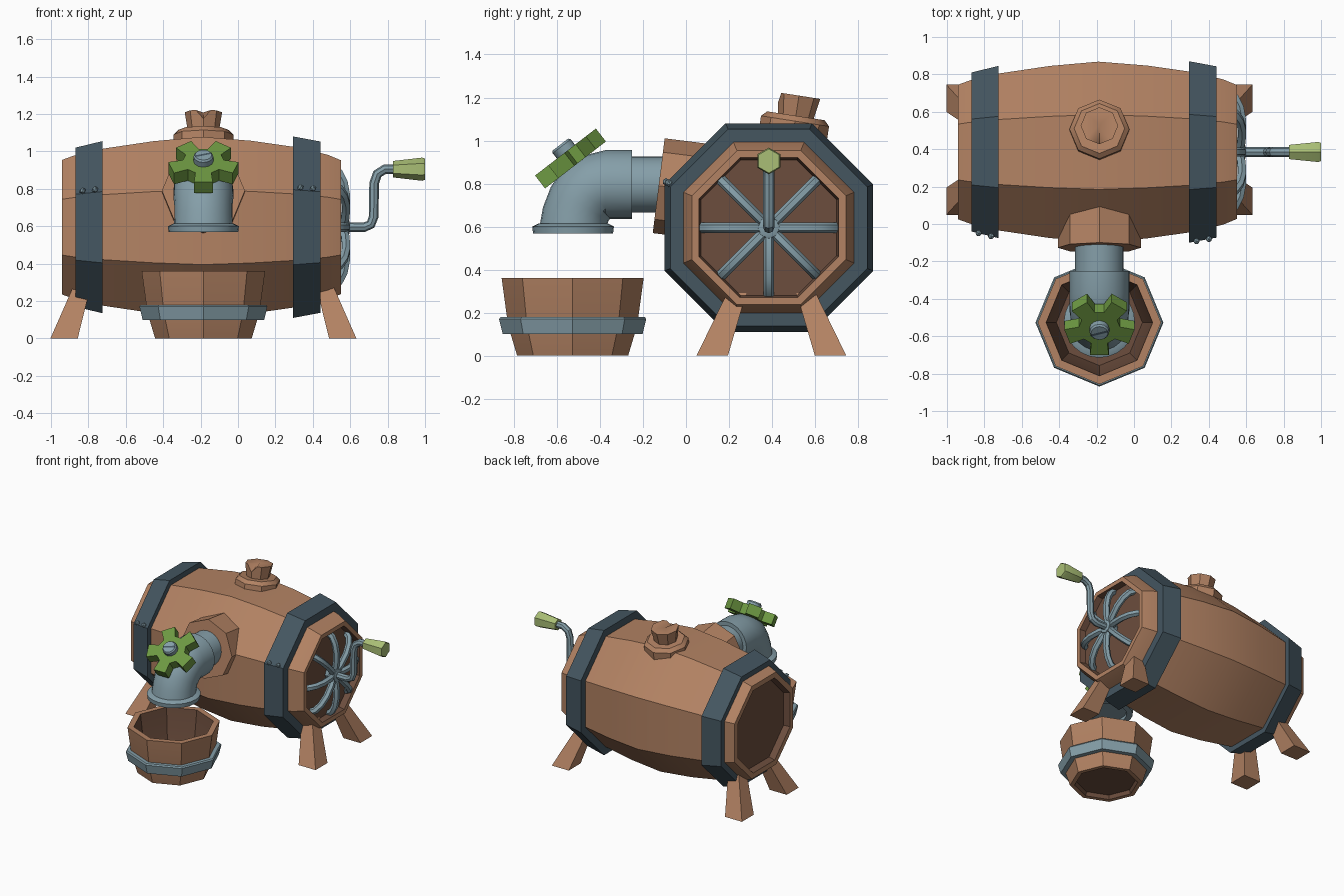
import bpy, bmesh, math
from mathutils import Vector as V

if "Cube" in bpy.data.objects:
    bpy.data.objects.remove(bpy.data.objects["Cube"])

X, Y, Z = V((1, 0, 0)), V((0, 1, 0)), V((0, 0, 1))
OCT = math.pi / 8
AP = 1 / math.cos(OCT)          # apothem -> corner radius


def mat(name, rgb):
    m = bpy.data.materials.new(name)
    m.diffuse_color = (*rgb, 1)
    m.use_nodes = True
    m.node_tree.nodes["Principled BSDF"].inputs["Base Color"].default_value = m.diffuse_color
    return m


WOOD = mat("wood", (0.45, 0.225, 0.125))
DARK = mat("dark_wood", (0.15, 0.075, 0.047))
STEEL = mat("pale_steel", (0.235, 0.345, 0.395))
IRON = mat("dark_iron", (0.058, 0.093, 0.118))
GREEN = mat("green", (0.155, 0.32, 0.055))
LIME = mat("light_green", (0.40, 0.52, 0.18))


def finish(name, bm, mats):
    bmesh.ops.recalc_face_normals(bm, faces=bm.faces)
    me = bpy.data.meshes.new(name)
    bm.to_mesh(me)
    bm.free()
    for m in mats:
        me.materials.append(m)
    me.shade_smooth()
    me.set_sharp_from_angle(angle=0.6)
    ob = bpy.data.objects.new(name, me)
    bpy.context.collection.objects.link(ob)
    return ob


def loft(name, rings, n, mats, u=X, phase=0.0, closed=False, inner=()):
    """Skin rings (centre, axis, radius); bands listed in inner get the second material."""
    bm = bmesh.new()
    loops = []
    for c, ax, r in rings:
        v = ax.normalized().cross(u)
        loops.append([bm.verts.new(V(c) + r * (math.cos(a) * u + math.sin(a) * v))
                      for a in (phase + 2 * math.pi * i / n for i in range(n))])
    for k in range(len(loops) if closed else len(loops) - 1):
        a, b = loops[k], loops[(k + 1) % len(loops)]
        for i in range(n):
            j = (i + 1) % n
            bm.faces.new((a[i], a[j], b[j], b[i])).material_index = int(k in inner)
    if not closed:
        bm.faces.new(loops[0]).material_index = int(-1 in inner)
        bm.faces.new(loops[-1]).material_index = int(len(loops) - 1 in inner)
    return finish(name, bm, mats)


def turned(name, base, axis, prof, n, mats, **kw):
    """Profile of (distance along axis, radius)."""
    return loft(name, [(V(base) + axis * d, axis, r) for d, r in prof], n, mats, **kw)


def tube(name, pts, r, n, mats, u):
    pts = [V(p) for p in pts]
    last = len(pts) - 1
    return loft(name, [(p, pts[min(i + 1, last)] - pts[max(i - 1, 0)], r)
                       for i, p in enumerate(pts)], n, mats, u=u)


CX, CY, CZ = -0.185, 0.385, 0.595

# Barrel with recessed dark ends
prof = [(-.895, .305), (-.94, .32), (-.94, .36), (-.88, .382), (-.72, .42), (-.45, .46),
        (-.19, .483), (.07, .462), (.33, .425), (.48, .387), (.55, .358), (.55, .325), (.505, .315)]
turned("barrel", (0, CY, CZ), X, [(x, a * AP) for x, a in prof], 8, [WOOD, DARK],
       u=Y, phase=OCT, inner=(-1, 0, 11, 12))

# Hoops and their rivets
for side, prof in (("left", [(-.87, .36), (-.87, .425), (-.725, .46), (-.725, .40)]),
                   ("right", [(.44, .38), (.44, .458), (.295, .485), (.295, .41)])):
    turned(side + "_hoop", (0, CY, CZ), X, [(x, a * AP) for x, a in prof], 8, [IRON],
           u=Y, phase=OCT, closed=True)
    (x0, a0), (x1, a1) = prof[1], prof[2]
    for i, t in enumerate((.27, .73)):
        a = a0 + (a1 - a0) * t
        bm = bmesh.new()
        bmesh.ops.create_icosphere(bm, subdivisions=1, radius=.018)
        bmesh.ops.translate(bm, verts=bm.verts,
                            vec=(x0 + (x1 - x0) * t, CY - a, CZ + a * math.tan(OCT) + .015))
        finish(f"{side}_rivet_{i}", bm, [STEEL])

# Four splayed legs
for sx in (-1, 1):
    for sy in (-1, 1):
        bm = bmesh.new()
        ends = []
        for z, dx, dy, h in ((0, .745, .275, .073), (.32, .635, .15, .042)):
            c = V((CX + sx * dx, .397 + sy * dy, z))
            ends.append([bm.verts.new(c + V((i * h, j * h, 0)))
                         for i, j in ((-1, -1), (1, -1), (1, 1), (-1, 1))])
        for f in ends:
            bm.faces.new(f)
        for i in range(4):
            j = (i + 1) % 4
            bm.faces.new((ends[0][i], ends[0][j], ends[1][j], ends[1][i]))
        finish(f"leg_{'left' if sx < 0 else 'right'}_{'front' if sy < 0 else 'back'}", bm, [WOOD])

# Arched spokes and hub on the right end
for i in range(8):
    a = i * math.pi / 4
    d = V((0, math.cos(a), math.sin(a)))
    pts = [V((x, CY, CZ)) + d * r for x, r in
           ((.555, .02), (.575, .08), (.578, .17), (.565, .24), (.54, .29), (.50, .318))]
    tube(f"spoke_{i}", pts, .025, 6, [STEEL], X.cross(d))
turned("hub", (0, CY, CZ), X, [(.51, .045), (.56, .055), (.59, .05), (.595, .035)], 8, [STEEL], u=Y)

# Crank and grip
tube("crank", [(x, CY, z) for x, z in ((.57, CZ), (.675, CZ), (.71, .61), (.725, .65), (.728, .83),
                                       (.745, .88), (.785, .905), (.86, .905))], .026, 8, [STEEL], Y)
turned("crank_grip", (0, CY, .905), X, [(.83, .044), (.985, .062), (1.0, .056)], 6, [LIME],
       u=Y, phase=math.pi / 2)

# Bung on top, plug with a V notch
up = V((0, .155, 1)).normalized()
top = V((CX, .51, 1.11))
turned("bung_collar", top, up, [(-.13, .16), (-.02, .16), (.005, .135)], 8, [WOOD])
plug = turned("bung_plug", top, up, [(-.02, .08), (.1, .10)], 8, [WOOD])
cut = loft("notch_cutter", [((CX, .54, 1.215), -Y, .003), ((CX, .38, 1.235), -Y, .075)], 4, [WOOD])
cut.hide_render = True
cut.hide_viewport = True
mod = plug.modifiers.new("notch", "BOOLEAN")
mod.operation, mod.object, mod.solver = "DIFFERENCE", cut, "EXACT"

# Spout collar
out = V((0, -.992, .125)).normalized()
turned("spout_collar", (CX, -.127, .79), out, [(-.2, .222), (0, .222)], 8, [WOOD])

# Spout pipe, elbow and lip
turned("spout_neck", (CX, 0, .795), -Y, [(.05, .13), (.28, .13)], 24, [STEEL])
elbow = [(-.25, .795, -1, 0, .14), (-.25, .795, -1, 0, .16), (-.375, .795, -1, 0, .16),
         (-.425, .78, -.92, -.38, .16), (-.465, .75, -.71, -.71, .16), (-.495, .705, -.5, -.87, .155),
         (-.515, .65, -.25, -.97, .155), (-.525, .59, 0, -1, .158)]
loft("spout_elbow", [((CX, y, z), V((0, dy, dz)), r) for y, z, dy, dz, r in elbow], 24, [STEEL])
turned("spout_lip", (CX, -.525, 0), Z, [(.615, .16), (.6, .19), (.568, .186), (.568, .145), (.60, .14)],
       24, [STEEL, IRON], inner=(4,))

# Valve wheel with five teeth, screw and slot
n = V((0, -.61, .79)).normalized()
v = n.cross(X)                  # points down the slope, toward the front
if v.y > 0:
    v = -v
hub = V((CX, -.535, .918))
bm = bmesh.new()
faces = [[], []]
for k in range(5):
    for da, r in ((-.40, .11), (-.27, .188), (.27, .188), (.40, .11)):
        a = 2 * math.pi * k / 5 + da
        p = hub + r * (math.sin(a) * X + math.cos(a) * v)
        for f, s in zip(faces, (-.038, .038)):
            f.append(bm.verts.new(p + n * s))
for f in faces:
    bm.faces.new(f)
for i in range(20):
    j = (i + 1) % 20
    bm.faces.new((faces[0][i], faces[0][j], faces[1][j], faces[1][i]))
finish("valve_wheel", bm, [GREEN])
turned("valve_stem", hub, n, [(-.14, .06), (0, .06)], 12, [STEEL])
turned("valve_screw", hub, n, [(0, .053), (.07, .053), (.08, .045)], 12, [STEEL])
bm = bmesh.new()
w = (X * .95 - v * .3).normalized()
s = n.cross(w)
bm.faces.new([bm.verts.new(hub + n * .082 + w * i * .045 + s * j * .007)
              for i, j in ((-1, -1), (1, -1), (1, 1), (-1, 1))])
finish("screw_slot", bm, [IRON])

# Bucket with dark inside and underside, and its hoop
base = (CX, -.527, 0)
turned("bucket", base, Z, [(.03, .215), (0, .225), (0, .258), (.14, .30), (.36, .33),
                           (.36, .285), (.18, .262), (.06, .23)], 8, [WOOD, DARK], inner=(-1, 0, 5, 6, 7))
turned("bucket_hoop", base, Z, [(.10, .28), (.10, .325), (.17, .342), (.18, .335), (.18, .30)],
       8, [STEEL], closed=True)
